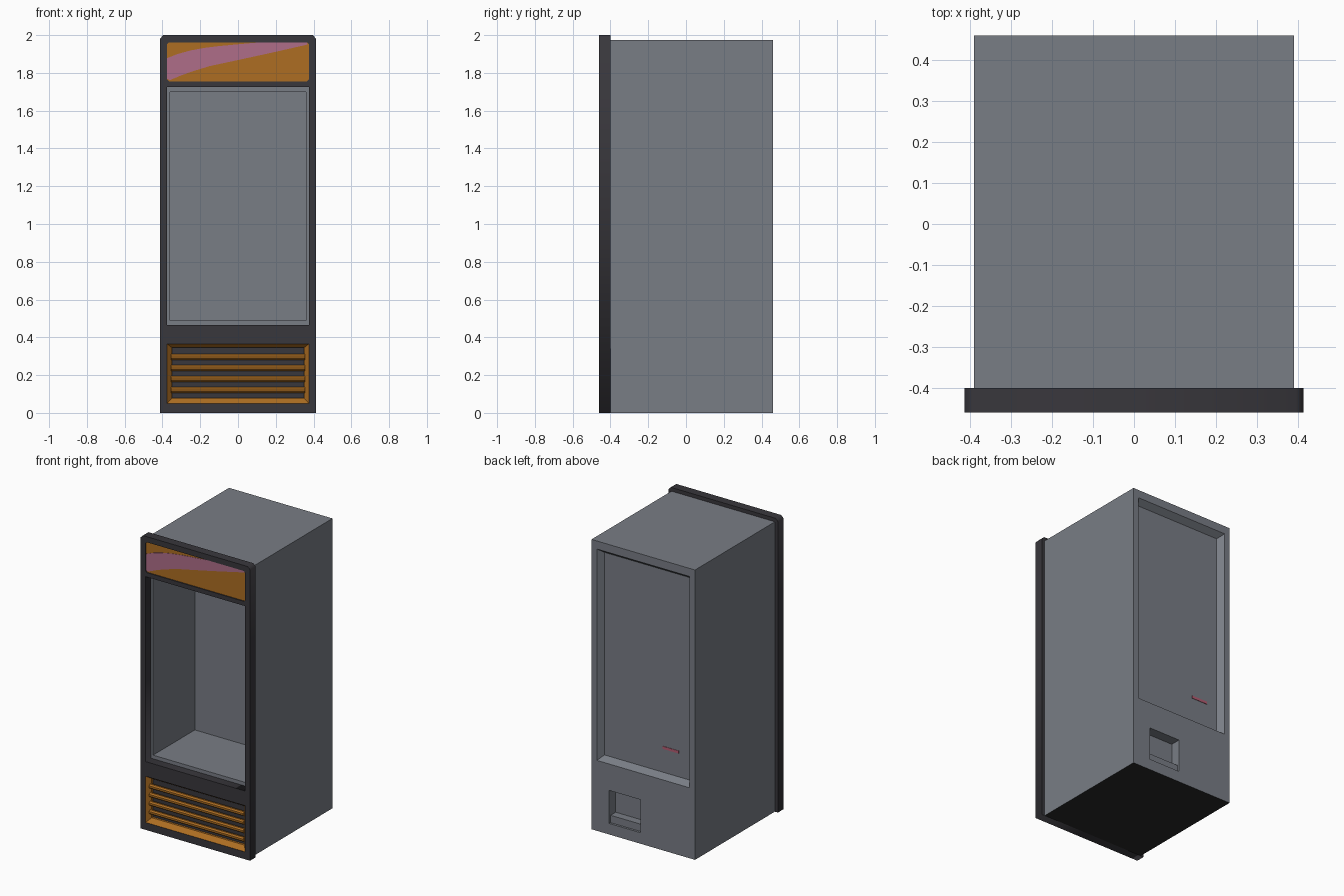
import bpy, bmesh, math
from mathutils import Matrix, Vector

if "Cube" in bpy.data.objects:
    bpy.data.objects.remove(bpy.data.objects["Cube"])


def mat(name, rgb):
    m = bpy.data.materials.new(name)
    m.diffuse_color = (*rgb, 1)
    m.use_nodes = True
    m.node_tree.nodes["Principled BSDF"].inputs["Base Color"].default_value = m.diffuse_color
    return m


GREY = mat("cabinet_grey", (0.19, 0.205, 0.235))
DARK = mat("frame_charcoal", (0.040, 0.038, 0.045))
BLACK = mat("underside_black", (0.022, 0.022, 0.022))
ORANGE = mat("trim_orange", (0.42, 0.155, 0.016))
PINK = mat("wave_pink", (0.43, 0.155, 0.25))
RED = mat("label_red", (0.45, 0.11, 0.17))


def finish(name, bm, *mats):
    bmesh.ops.recalc_face_normals(bm, faces=bm.faces)
    me = bpy.data.meshes.new(name)
    bm.to_mesh(me)
    bm.free()
    for m in mats:
        me.materials.append(m)
    ob = bpy.data.objects.new(name, me)
    bpy.context.collection.objects.link(ob)
    return ob


def box(name, x, y, z, m, taper=0.0):
    """Box from (min, max) ranges; taper shrinks the -y end in x and z."""
    bm = bmesh.new()
    bmesh.ops.create_cube(bm, size=1)
    for v in bm.verts:
        s = v.co.copy()
        t = taper if s.y < 0 else 0
        v.co = [r[0] + (c + 0.5) * (r[1] - r[0]) for c, r in zip(s, (x, y, z))]
        v.co.x -= math.copysign(t, s.x)
        v.co.z -= math.copysign(t, s.z)
    return finish(name, bm, m)


def plate(name, outlines, y0, y1, m):
    """Flat x-z outlines (later ones are holes) filled and given thickness in y."""
    cu = bpy.data.curves.new(name, 'CURVE')
    cu.dimensions, cu.fill_mode = '2D', 'BOTH'
    cu.extrude = (y1 - y0) / 2
    for pts in outlines:
        sp = cu.splines.new('POLY')
        sp.points.add(len(pts) - 1)
        for p, (x, z) in zip(sp.points, pts):
            p.co = (x, z, 0, 1)
        sp.use_cyclic_u = True
    tmp = bpy.data.objects.new(name + "_curve", cu)
    bpy.context.collection.objects.link(tmp)
    bpy.context.view_layer.update()
    bm = bmesh.new()
    bm.from_mesh(tmp.evaluated_get(bpy.context.evaluated_depsgraph_get()).to_mesh())
    bpy.data.objects.remove(tmp)
    bmesh.ops.remove_doubles(bm, verts=bm.verts, dist=1e-5)
    bm.transform(Matrix.Translation((0, (y0 + y1) / 2, 0)) @ Matrix.Rotation(math.pi / 2, 4, 'X'))
    return finish(name, bm, m)


def rect(x, z0, z1, c=0.0):
    """Centred rectangle outline with optional cut corners."""
    if not c:
        return [(-x, z0), (x, z0), (x, z1), (-x, z1)]
    return [(-x + c, z0), (x - c, z0), (x, z0 + c), (x, z1 - c),
            (x - c, z1), (-x + c, z1), (-x, z1 - c), (-x, z0 + c)]


# Cabinet body with display cavity, sunken back panel and rear socket recess
body = box("cabinet_body", (-0.39, 0.39), (-0.40, 0.46), (0, 1.975), GREY)
cutters = [
    box("cavity_cutter", (-0.36, 0.36), (-0.5, 0.05), (0.49, 1.70), GREY),
    box("back_panel_cutter", (-0.35, 0.35), (0.42, 0.4601), (0.48, 1.92), GREY, 0.03),
    box("socket_cutter", (0.02, 0.257), (0.39, 0.5), (0.075, 0.30), GREY),
]
for c in cutters:
    c.hide_render = True
    mod = body.modifiers.new(c.name, 'BOOLEAN')
    mod.operation, mod.solver, mod.object = 'DIFFERENCE', 'EXACT', c
bpy.context.view_layer.update()
cut = bpy.data.meshes.new_from_object(
    body.evaluated_get(bpy.context.evaluated_depsgraph_get()))
body.modifiers.clear()
body.data = cut
for c in cutters:
    bpy.data.objects.remove(c)
# Underside is black
cut.materials.clear()
cut.materials.append(GREY)
cut.materials.append(BLACK)
for p in cut.polygons:
    p.material_index = 1 if p.normal.z < -0.9 and p.center.z < 0.01 else 0

# Ledge inside the rear socket recess, and label on the back panel
box("socket_ledge", (0.02, 0.257), (0.39, 0.445), (0.075, 0.125), GREY)
box("back_label", (-0.24, -0.12), (0.418, 0.423), (0.67, 0.688), RED)

# Front frame with three openings
outer = [(-0.413, 0), (0.413, 0), (0.413, 1.982), (0.395, 2.0), (-0.395, 2.0), (-0.413, 1.982)]
plate("front_frame", [outer, rect(0.375, 1.755, 1.962, 0.01), rect(0.375, 0.465, 1.725),
                      rect(0.375, 0.05, 0.365)], -0.46, -0.40, DARK)

# Header panel with a painted wave
plate("header_panel", [rect(0.375, 1.755, 1.962, 0.01)], -0.453, -0.40, ORANGE)
lower = [(-0.375, 1.768), (-0.36, 1.762), (-0.30, 1.787), (-0.25, 1.805), (-0.15, 1.836),
         (0, 1.868), (0.17, 1.905), (0.368, 1.95)]
upper = [(0.365, 1.962), (0.12, 1.962), (0.05, 1.956), (-0.1, 1.942), (-0.18, 1.932),
         (-0.25, 1.919), (-0.32, 1.9), (-0.375, 1.878)]
plate("header_wave", [lower + upper], -0.455, -0.452, PINK)

# Grille: dark backing, sloped surround and faceted slats
box("grille_backing", (-0.375, 0.375), (-0.415, -0.40), (0.05, 0.365), DARK)
bm = bmesh.new()
rings = [[bm.verts.new((x, y, z)) for x, z in rect(*r)]
         for r, y in (((0.375, 0.05, 0.365), -0.459), ((0.35, 0.078, 0.345), -0.43),
                      ((0.35, 0.078, 0.345), -0.415), ((0.375, 0.05, 0.365), -0.415))]
for k in range(4):
    a, b = rings[k], rings[(k + 1) % 4]
    for i in range(4):
        j = (i + 1) % 4
        bm.faces.new((a[i], a[j], b[j], b[i]))
finish("grille_surround", bm, ORANGE)
for n in range(4):
    bm = bmesh.new()
    bmesh.ops.create_cone(bm, cap_ends=True, segments=8, radius1=0.016, radius2=0.016, depth=0.71,
                          matrix=Matrix.Rotation(math.pi / 2, 4, 'Y') @ Matrix.Rotation(math.pi / 8, 4, 'Z'))
    bmesh.ops.translate(bm, verts=bm.verts, vec=Vector((0, -0.436, 0.121 + n * 0.0583)))
    finish(f"grille_slat_{n + 1}", bm, ORANGE)
